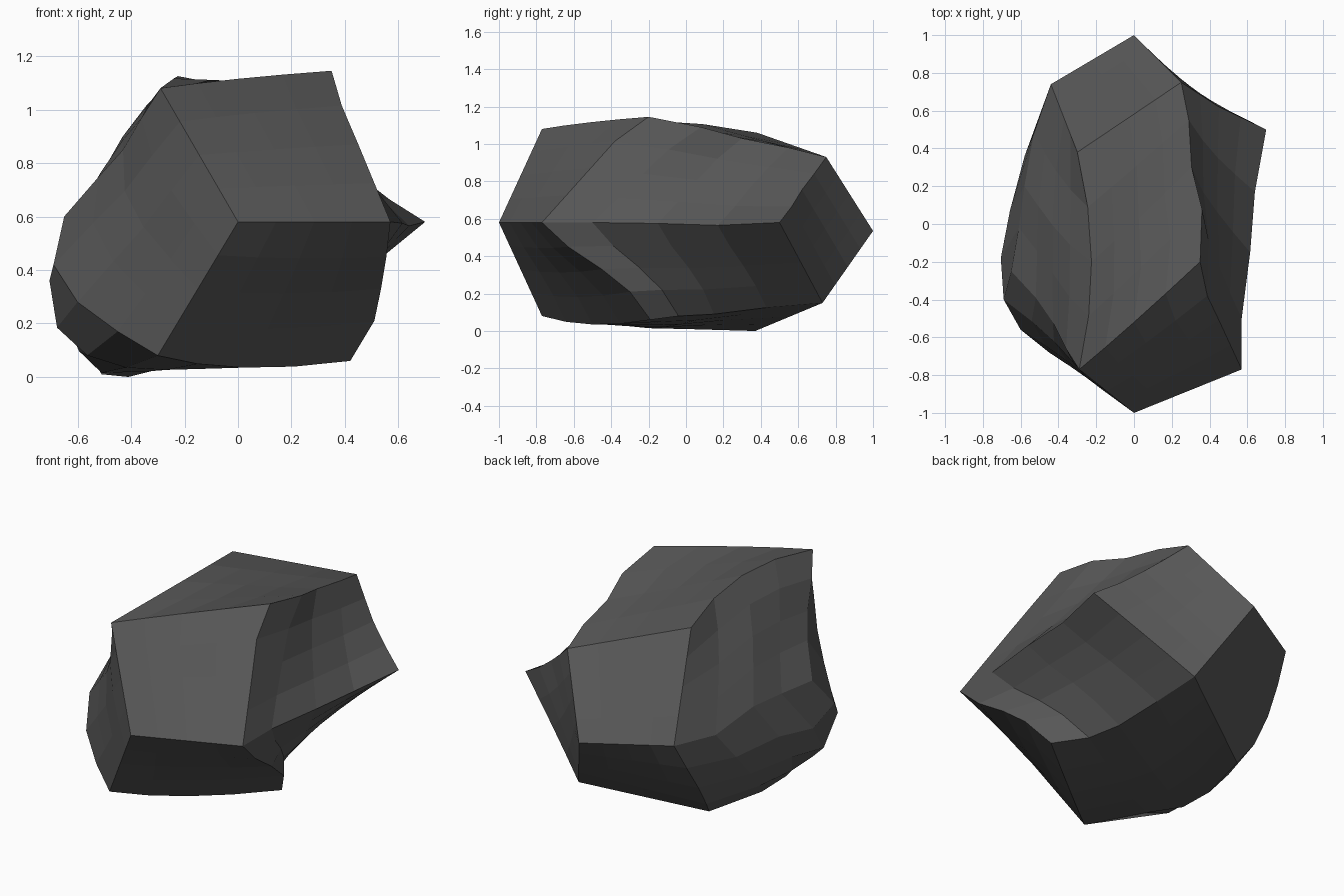
import bpy, bmesh, math
from mathutils import Vector as V

if "Cube" in bpy.data.objects:
    bpy.data.objects.remove(bpy.data.objects["Cube"])

N = 4  # divisions along each facet edge

# Corners of a skewed twelve-sided boulder: front tip A, rings B, C, F, E, back tip D
P = {k: V(v) for k, v in {
    'A': (0, -1, .58),
    'B1': (.57, -.77, .58), 'B2': (-.29, -.77, 1.08), 'B3': (-.30, -.77, .08),
    'C12': (.35, -.20, 1.145), 'C13': (.42, -.19, .06), 'C23': (-.65, -.25, .60),
    'F1': (.70, .50, .58), 'F2': (-.30, .38, 1.06), 'F3': (-.41, .37, 0),
    'E1': (.25, .75, .93), 'E2': (.19, .73, .15), 'E3': (-.44, .74, .535),
    'D': (0, 1, .535)}.items()}

# Points that bend the worn edges (all other edges are straight)
BENDS = {
    ('B1', 'C12'): [(.51, -.64, .725), (.45, -.51, .87), (.388, -.38, 1.015)],
    ('B2', 'C12'): [(.0, -.52, 1.115)],
    ('B1', 'C13'): [(.555, -.63, .45), (.535, -.45, .33), (.51, -.30, .21)],
    ('B3', 'C13'): [(.02, -.50, .035)],
    ('B2', 'C23'): [(-.36, -.66, .97), (-.43, -.52, .85), (-.52, -.39, .75)],
    ('B3', 'C23'): [(-.45, -.68, .17), (-.60, -.56, .28), (-.69, -.40, .42)],
    ('C12', 'E1'): [(.36, .08, 1.09), (.305, .30, 1.03), (.29, .55, .98)],
    ('C13', 'E2'): [(.28, -.04, .08), (.23, .15, .09), (.20, .43, .125)],
    ('C23', 'E3'): [(-.61, -.02, .60), (-.58, .20, .60), (-.53, .48, .525)],
    ('E3', 'F3'): [(-.46, .65, .375), (-.47, .555, .225), (-.455, .46, .09)],
    ('B1', 'F1'): [(.57, -.50, .58), (.615, -.15, .575), (.64, .17, .565)],
    ('B2', 'F2'): [(-.225, -.20, 1.125)],
    ('B3', 'F3'): [(-.42, -.40, .035), (-.51, -.20, .015), (-.51, .02, .01)],
    ('F1', 'E1'): [(.565, .565, .665), (.45, .62, .755), (.35, .685, .84)],
    ('F1', 'E2'): [(.44, .615, .365)],
}

# Facets as corner loops; a few are pushed outward, the lower left one near its front
FACETS = ['A B1 C12 B2', 'A B2 C23 B3', 'A B3 C13 B1',
          'D E1 F1 E2', 'D E2 F3 E3', 'D E3 F2 E1',
          'B1 C12 E1 F1', 'B1 F1 E2 C13', 'B2 F2 E1 C12',
          'B2 C23 E3 F2', 'B3 C13 E2 F3', 'B3 F3 E3 C23']
PUSH = {'B2 C23 E3 F2': ((-.05, 0, .03), 0), 'B3 F3 E3 C23': ((-.19, -.24, -.26), 3)}


def edge(a, b, t):
    """Point at t on the smooth curve from corner a to corner b."""
    if (b, a) in BENDS:
        return edge(b, a, 1 - t)
    pts = [P[a]] + [V(p) for p in BENDS.get((a, b), [])] + [P[b]]
    n = len(pts) - 1
    out = V((0, 0, 0))
    for i, p in enumerate(pts):
        w = 1.0
        for j in range(n + 1):
            if j != i:
                w *= (t * n - j) / (i - j)
        out += p * w
    return out


def patch(a, b, c, d, push, skew, u, v):
    """Blend the four edge curves into one facet surface."""
    s = edge(a, b, u) * (1 - v) + edge(d, c, u) * v
    s += edge(a, d, v) * (1 - u) + edge(b, c, v) * u
    s -= (P[a] * (1 - u) + P[b] * u) * (1 - v) + (P[d] * (1 - u) + P[c] * u) * v
    return s + V(push) * math.sin(math.pi * u) * math.sin(math.pi * v) * (1 - u) ** skew


# Boulder
bm = bmesh.new()
for loop in FACETS:
    a, b, c, d = loop.split()
    push, skew = PUSH.get(loop, ((0, 0, 0), 0))
    g = [[bm.verts.new(patch(a, b, c, d, push, skew, i / N, j / N))
          for j in range(N + 1)] for i in range(N + 1)]
    for i in range(N):
        for j in range(N):
            bm.faces.new((g[i][j], g[i + 1][j], g[i + 1][j + 1], g[i][j + 1]))
bmesh.ops.remove_doubles(bm, verts=bm.verts, dist=.0005)
bmesh.ops.recalc_face_normals(bm, faces=bm.faces)

# Rest it on the ground
low = min(v.co.z for v in bm.verts)
bmesh.ops.translate(bm, verts=bm.verts, vec=(0, 0, -low))

mesh = bpy.data.meshes.new('boulder')
bm.to_mesh(mesh)
bm.free()

# Dark stone
stone = bpy.data.materials.new('dark_stone')
stone.diffuse_color = (.095, .095, .095, 1)
stone.use_nodes = True
stone.node_tree.nodes["Principled BSDF"].inputs["Base Color"].default_value = stone.diffuse_color
mesh.materials.append(stone)
bpy.context.collection.objects.link(bpy.data.objects.new('boulder', mesh))
